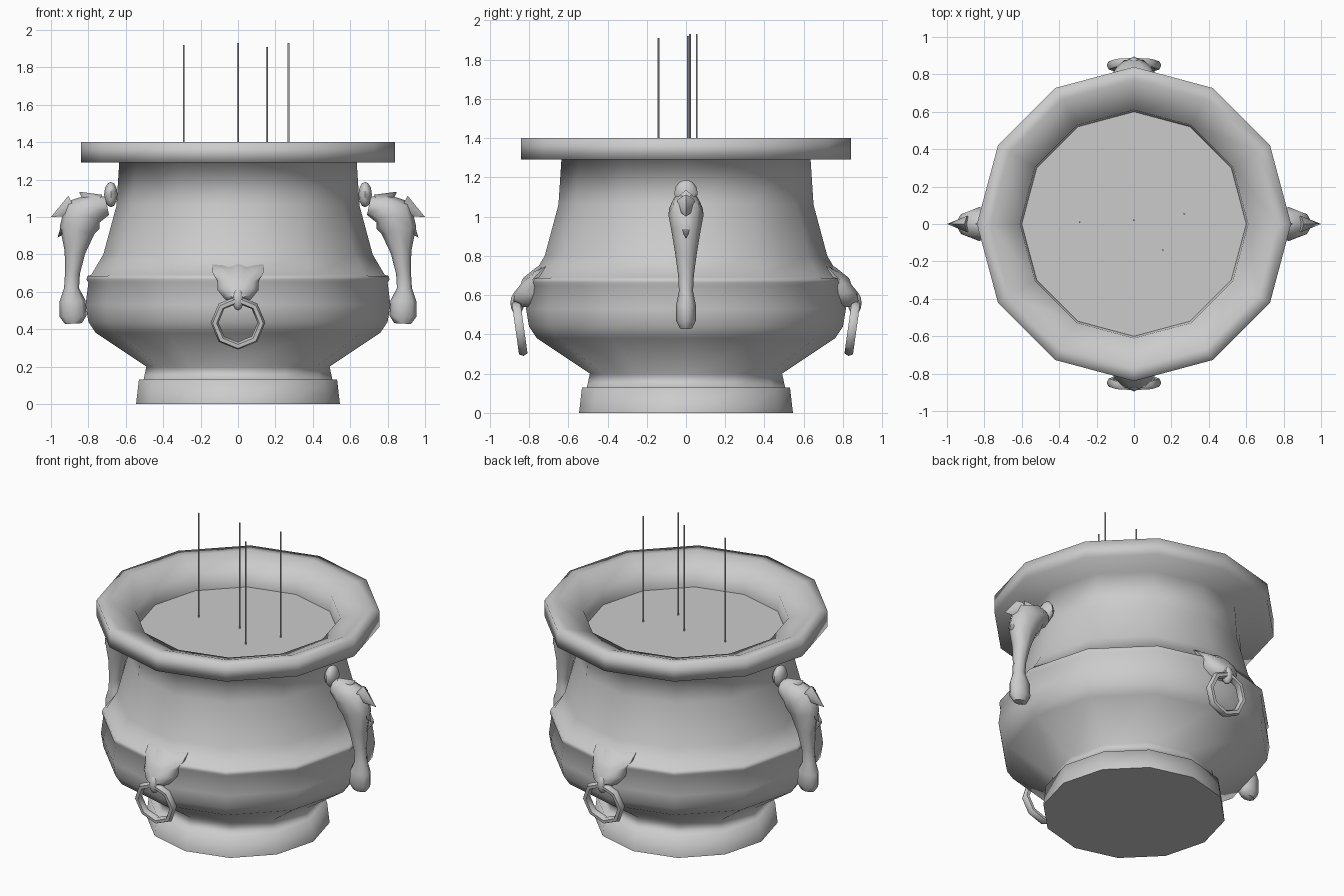
import bpy, bmesh, math
from mathutils import Vector, Matrix

if "Cube" in bpy.data.objects:
    bpy.data.objects.remove(bpy.data.objects["Cube"])

metal = bpy.data.materials.new("grey_metal")
metal.diffuse_color = (0.6, 0.6, 0.6, 1)
metal.use_nodes = True
metal.node_tree.nodes["Principled BSDF"].inputs["Base Color"].default_value = metal.diffuse_color


def finish(bm, name, angle=60):
    """Turn a bmesh into a smooth shaded object."""
    bmesh.ops.remove_doubles(bm, verts=bm.verts, dist=1e-5)
    bmesh.ops.recalc_face_normals(bm, faces=bm.faces)
    me = bpy.data.meshes.new(name)
    bm.to_mesh(me)
    bm.free()
    me.materials.append(metal)
    ob = bpy.data.objects.new(name, me)
    bpy.context.collection.objects.link(ob)
    me.shade_smooth()
    me.set_sharp_from_angle(angle=math.radians(angle))
    return ob


def skin(bm, rings, caps=True):
    """Bridge equal rings of points with quads."""
    vs = [[bm.verts.new(p) for p in r] for r in rings]
    n = len(vs[0])
    for a, b in zip(vs, vs[1:]):
        for i in range(n):
            j = (i + 1) % n
            bm.faces.new((a[i], a[j], b[j], b[i]))
    if caps:
        bm.faces.new(vs[0][::-1])
        bm.faces.new(vs[-1])


def circle(r, z, n=12):
    return [(r * math.cos(math.tau * i / n), r * math.sin(math.tau * i / n), z)
            for i in range(n)]


def lerp_table(table, z):
    """Piecewise linear lookup, table sorted by rising z."""
    if z <= table[0][0]:
        return table[0][1]
    for (z0, a), (z1, b) in zip(table, table[1:]):
        if z <= z1:
            return a + (b - a) * (z - z0) / (z1 - z0)
    return table[-1][1]


# Pot: twelve-sided turned profile, foot to inner wall
profile = [(.545, 0), (.53, .13), (.505, .13), (.49, .2), (.76, .38), (.80, .44),
           (.815, .53), (.80, .65), (.81, .665), (.805, .685), (.785, .69),
           (.72, .80), (.65, 1.06), (.635, 1.29), (.84, 1.29), (.84, 1.40),
           (.77, 1.40), (.61, 1.34), (.60, 1.24)]
bm = bmesh.new()
skin(bm, [circle(r, z) for r, z in profile], caps=False)
bm.faces.new([v for v in bm.verts if v.co.z < 1e-4])
finish(bm, "pot", 95)

# Ash surface inside the pot
bm = bmesh.new()
bm.faces.new([bm.verts.new(p) for p in circle(.60, 1.24)])
finish(bm, "ash_surface")

# Incense sticks
for k, (x, y, top) in enumerate([(-.29, .01, 1.92), (0, .02, 1.93),
                                 (.27, .055, 1.93), (.155, -.14, 1.91)]):
    bm = bmesh.new()
    skin(bm, [[(x + a, y + b, z) for a, b, _ in circle(.005, 0, 5)]
              for z in (1.22, top)])
    finish(bm, f"incense_stick_{k + 1}")


# Side handles: swept body, head curl and back spikes
def handle(side, name):
    bm = bmesh.new()
    # x, z, half thickness in plane, half width in y
    path = [(.70, 1.06, .05, .05), (.77, 1.045, .08, .085), (.83, 1.01, .115, .09),
            (.86, .93, .095, .075), (.872, .81, .055, .055), (.885, .70, .04, .04),
            (.89, .62, .04, .036), (.885, .55, .07, .05), (.882, .47, .072, .05),
            (.88, .43, .045, .03)]
    rings = []
    for i, (x, z, t, w) in enumerate(path):
        a, b = path[max(i - 1, 0)], path[min(i + 1, len(path) - 1)]
        d = Vector((b[0] - a[0], 0, b[1] - a[1])).normalized()
        nrm = Vector((-d.z, 0, d.x))
        rings.append([Vector((x, 0, z)) + nrm * (t * math.cos(math.tau * k / 8))
                      + Vector((0, w * math.sin(math.tau * k / 8), 0)) for k in range(8)])
    skin(bm, rings)
    # curled head knob
    bmesh.ops.create_uvsphere(bm, u_segments=8, v_segments=6, radius=1,
                              matrix=Matrix.Translation((.68, 0, 1.12))
                              @ Matrix.Diagonal((.036, .06, .068, 1)))
    # spikes: base centre, tip, base radius, flattening
    for base, tip, r, w in [((.88, 1.06), (1.0, 1.0), .06, .05),
                            ((.89, .98), (.965, .89), .05, .05),
                            ((.76, 1.07), (.85, 1.135), .06, .06)]:
        d = Vector((tip[0] - base[0], 0, tip[1] - base[1])).normalized()
        nrm = Vector((-d.z, 0, d.x))
        ring = [bm.verts.new(Vector((base[0], 0, base[1]))
                             + nrm * (r * math.cos(math.tau * k / 6))
                             + Vector((0, w * math.sin(math.tau * k / 6), 0)))
                for k in range(6)]
        apex = bm.verts.new((tip[0], 0, tip[1]))
        for k in range(6):
            bm.faces.new((ring[k], ring[(k + 1) % 6], apex))
        bm.faces.new(ring[::-1])
    if side < 0:
        bmesh.ops.scale(bm, vec=(-1, 1, 1), verts=bm.verts)
    finish(bm, name)


handle(1, "right_handle")
handle(-1, "left_handle")


# Animal mask with a hanging ring
def mask_and_ring(turn, label):
    rot = Matrix.Rotation(turn, 4, 'Z')
    half = [(0, .77), (.05, .735), (.09, .745), (.14, .745), (.135, .70),
            (.11, .66), (.11, .61), (.07, .56), (.03, .54), (0, .54)]
    outline = half + [(-x, z) for x, z in half[-2:0:-1]]
    back = [(.5, -.78), (.66, -.77), (.77, -.69)]
    front = [(.5, -.86), (.58, -.89), (.68, -.835), (.77, -.73)]

    def ring(s, depth):
        pts = []
        for x, z in outline:
            x2, z2 = x * s, .65 + (z - .65) * s
            y = lerp_table(back, z2) * (1 - depth) + lerp_table(front, z2) * depth
            pts.append((x2, y + .25 * abs(x2) * depth, z2))
        return pts

    bm = bmesh.new()
    skin(bm, [ring(1, 0), ring(1, .6), ring(.75, 1), ring(.35, 1.05)])
    # snout loop that carries the ring
    bmesh.ops.create_uvsphere(bm, u_segments=8, v_segments=6, radius=1,
                              matrix=Matrix.Translation((0, -.86, .56))
                              @ Matrix.Diagonal((.032, .035, .06, 1)))
    bm.transform(rot)
    finish(bm, label + "_mask")

    # octagonal ring, leaning in slightly at the bottom
    bm = bmesh.new()
    n, m, R, r = 8, 6, .125, .021
    grid = [[bm.verts.new(((R + r * math.cos(math.tau * j / m)) * math.sin(math.tau * i / n),
                           r * 1.2 * math.sin(math.tau * j / m),
                           (R + r * math.cos(math.tau * j / m)) * math.cos(math.tau * i / n)))
             for j in range(m)] for i in range(n)]
    for i in range(n):
        for j in range(m):
            a, b = grid[i], grid[(i + 1) % n]
            bm.faces.new((a[j], a[(j + 1) % m], b[(j + 1) % m], b[j]))
    bm.transform(rot @ Matrix.Translation((0, -.848, .435))
                 @ Matrix.Rotation(math.radians(8), 4, 'X'))
    finish(bm, label + "_ring")


mask_and_ring(0, "front")
mask_and_ring(math.pi, "back")
